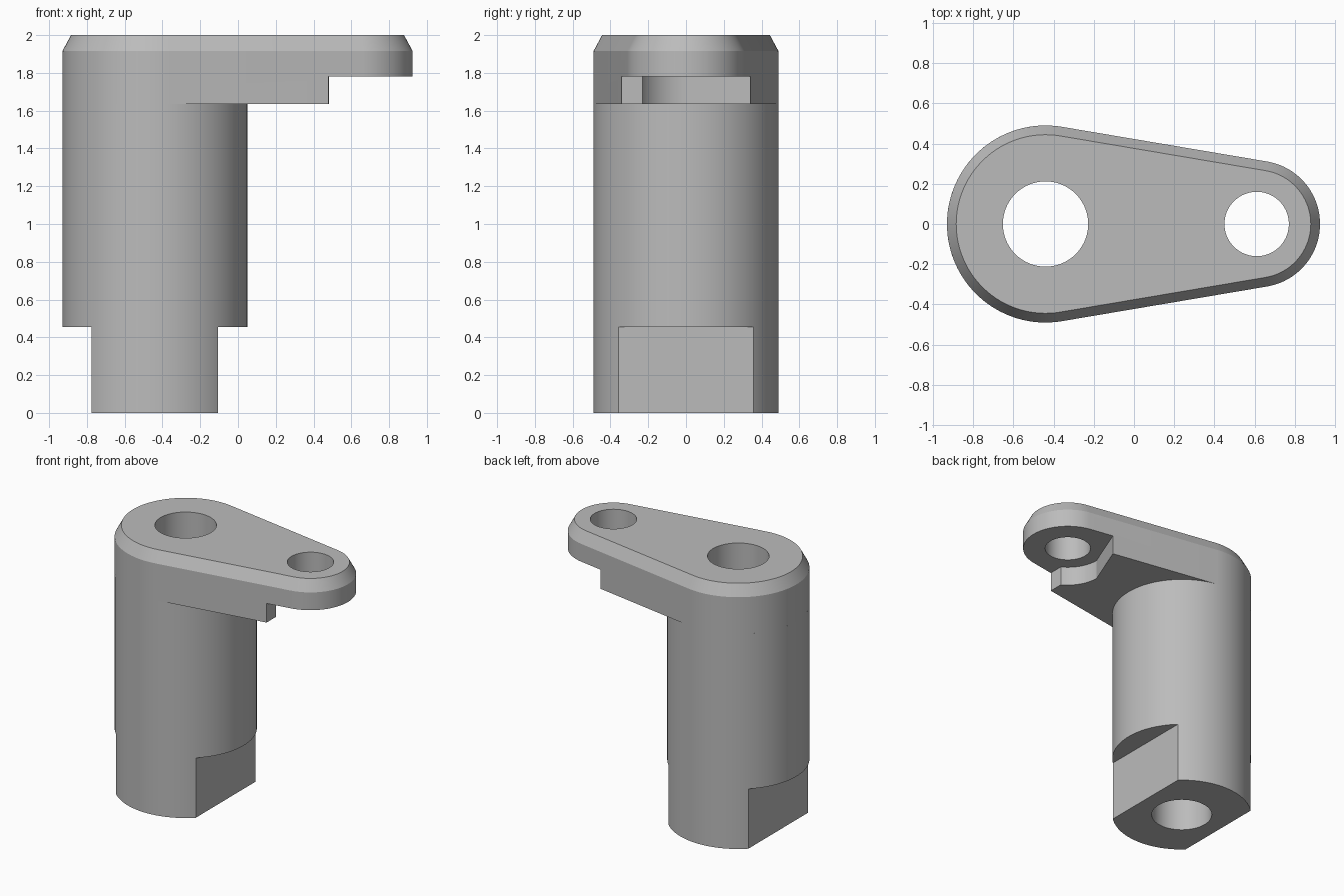
import bpy, bmesh
from math import sin, cos, pi, radians, asin, acos

cube = bpy.data.objects.get("Cube")
if cube:
    bpy.data.objects.remove(cube, do_unlink=True)

PIVOT_X, PIVOT_R, PIVOT_HOLE = -0.44, 0.49, 0.212
BOSS_X, BOSS_R, BOSS_HOLE = 0.61, 0.315, 0.16
ARM_Z, BOSS_Z, CHAMFER_Z, TOP_Z = 1.635, 1.78, 1.915, 2.0
CHAMFER = 0.046

metal = bpy.data.materials.new("grey_metal")
grey = (0.5, 0.5, 0.5, 1)
metal.use_nodes = True
metal.diffuse_color = grey
metal.node_tree.nodes["Principled BSDF"].inputs["Base Color"].default_value = grey


def arc(cx, r, start, end, steps):
    return [(cx + r * cos(start + (end - start) * i / steps),
             r * sin(start + (end - start) * i / steps)) for i in range(steps + 1)]


def circle(cx, r, steps=96):
    return arc(cx, r, 0, 2 * pi, steps)[:-1]


def loft(name, sections):
    """Closed solid through matching (outline, z) sections."""
    bm = bmesh.new()
    rings = [[bm.verts.new((x, y, z)) for x, y in pts] for pts, z in sections]
    bm.faces.new(rings[0])
    bm.faces.new(rings[-1])
    for low, high in zip(rings, rings[1:]):
        for i in range(len(low)):
            j = (i + 1) % len(low)
            bm.faces.new((low[i], low[j], high[j], high[i]))
    bmesh.ops.recalc_face_normals(bm, faces=bm.faces)
    mesh = bpy.data.meshes.new(name)
    bm.to_mesh(mesh)
    bm.free()
    obj = bpy.data.objects.new(name, mesh)
    bpy.context.collection.objects.link(obj)
    mesh.materials.append(metal)
    return obj


def prism(name, pts, low, high):
    return loft(name, [(pts, low), (pts, high)])


def cut(obj, cutter):
    cutter.hide_render = True
    mod = obj.modifiers.new("cut", "BOOLEAN")
    mod.operation, mod.solver, mod.object = "DIFFERENCE", "EXACT", cutter
    bpy.context.view_layer.objects.active = obj
    bpy.ops.object.modifier_apply(modifier=mod.name)
    bpy.data.objects.remove(cutter, do_unlink=True)


def arm_outline(inset):
    """Two arcs joined by their common tangents."""
    a = acos((PIVOT_R - BOSS_R) / (BOSS_X - PIVOT_X))
    return (arc(BOSS_X, BOSS_R - inset, -a, a, 40)
            + arc(PIVOT_X, PIVOT_R - inset, a, 2 * pi - a, 60))


# Arm with chamfered top edge
arm = loft("lever_arm", [(arm_outline(0), ARM_Z), (arm_outline(0), CHAMFER_Z),
                         (arm_outline(CHAMFER), TOP_Z)])

# Step under the boss: flat, clearance arc, then slanted flat
clear_r, step_x = 0.265, 0.48
start = pi + acos((BOSS_X - step_x) / clear_r)
slant = (step_x - BOSS_X + clear_r) / 0.34
step = ([(1.2, 0.6), (1.2, -0.6), (step_x, -0.6)]
        + arc(BOSS_X, clear_r, start, pi, 20)
        + [(BOSS_X - clear_r + slant * 0.6, 0.6)])
cut(arm, prism("step_cutter", step, 1.4, BOSS_Z))
cut(arm, prism("pivot_cutter", circle(PIVOT_X, PIVOT_HOLE), 1.4, 2.2))
cut(arm, prism("boss_cutter", circle(BOSS_X, BOSS_HOLE), 1.4, 2.2))

# Pivot column with a bore and two wrench flats
column = prism("pivot_column", circle(PIVOT_X, PIVOT_R, 120), 0, ARM_Z)
for side in (-1, 1):
    near, far = PIVOT_X + side * 0.335, PIVOT_X + side * 0.7
    flat = [(near, -0.7), (far, -0.7), (far, 0.7), (near, 0.7)]
    cut(column, prism("flat_cutter", flat, -0.2, 0.455))
cut(column, prism("bore_cutter", circle(PIVOT_X, PIVOT_HOLE), -0.2, 2.2))

# Smooth walls with crisp edges
bpy.ops.object.select_all(action="DESELECT")
for obj in (arm, column):
    obj.select_set(True)
bpy.context.view_layer.objects.active = arm
bpy.ops.object.shade_smooth_by_angle(angle=radians(20))
